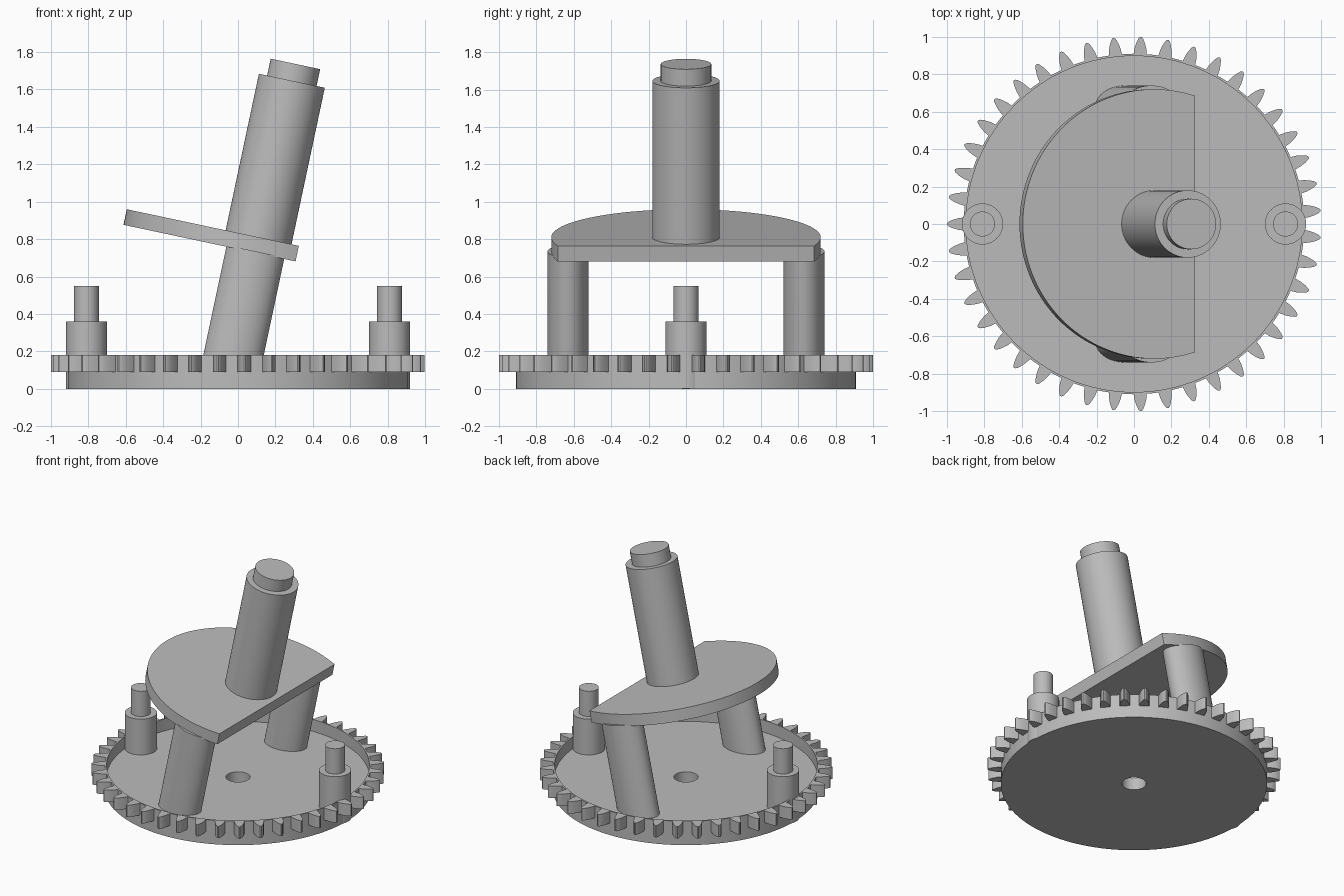
import bpy, bmesh
from math import sin, cos, pi, radians, acos
from mathutils import Matrix, Vector

if "Cube" in bpy.data.objects:
    bpy.data.objects.remove(bpy.data.objects["Cube"])

grey = bpy.data.materials.new("plain grey")
grey.use_nodes = True
grey.diffuse_color = (0.5, 0.5, 0.5, 1)
grey.node_tree.nodes["Principled BSDF"].inputs["Base Color"].default_value = (0.5, 0.5, 0.5, 1)

FLOOR, RIM, TEETH = 0.09, 0.18, 43
# Tilted frame: origin at the centre of the plate's top, local z along the shaft
TILT = Matrix.Translation((0.11, 0, 0.81)) @ Matrix.Rotation(radians(12), 4, 'Y')


def finish(name, bm, matrix=None):
    if matrix:
        bm.transform(matrix)
    bmesh.ops.recalc_face_normals(bm, faces=bm.faces)
    mesh = bpy.data.meshes.new(name)
    bm.to_mesh(mesh)
    bm.free()
    mesh.materials.append(grey)
    obj = bpy.data.objects.new(name, mesh)
    bpy.context.collection.objects.link(obj)
    bpy.ops.object.select_all(action='DESELECT')
    obj.select_set(True)
    bpy.context.view_layer.objects.active = obj
    bpy.ops.object.shade_smooth_by_angle(angle=radians(30))
    return obj


def lathe(name, profile, matrix=None, closed=False, steps=96):
    bm = bmesh.new()
    verts = [bm.verts.new((r, 0, z)) for r, z in profile]
    pairs = list(zip(verts, verts[1:]))
    if closed:
        pairs.append((verts[-1], verts[0]))
    edges = [bm.edges.new(p) for p in pairs]
    bmesh.ops.spin(bm, geom=verts + edges, cent=(0, 0, 0), axis=(0, 0, 1),
                   angle=2 * pi, steps=steps, use_merge=False)
    bmesh.ops.remove_doubles(bm, verts=bm.verts, dist=1e-5)
    return finish(name, bm, matrix)


def prism(bm, outline, low, high):
    face = bm.faces.new([bm.verts.new((x, y, low)) for x, y in outline])
    new = bmesh.ops.extrude_face_region(bm, geom=[face])["geom"]
    bmesh.ops.translate(bm, vec=(0, 0, high - low),
                        verts=[v for v in new if isinstance(v, bmesh.types.BMVert)])


# Recessed disc with a thin rim and a centre bore
lathe("base_disc", [(0.083, 0), (0.91, 0), (0.91, RIM), (0.898, RIM),
                    (0.898, FLOOR), (0.083, FLOOR)], closed=True, steps=128)

# Rounded, tapering teeth around the upper half of the rim
side = [(0.903, 0.036), (0.94, 0.031), (0.97, 0.022), (0.992, 0.012), (1.0, 0.004)]
tooth = [(r, -w) for r, w in side] + [(r, w) for r, w in reversed(side)]
bm = bmesh.new()
for i in range(TEETH):
    a = pi + 2 * pi * i / TEETH
    prism(bm, [(x * cos(a) - y * sin(a), x * sin(a) + y * cos(a)) for x, y in tooth], FLOOR, RIM)
finish("gear_teeth", bm)

# Stepped pins on both sides
for label, sign in (("left", 1), ("right", -1)):
    lathe(label + "_pin", [(0, 0.0005), (0.11, 0.0005), (0.11, 0.36), (0.067, 0.36),
                           (0.067, 0.55), (0, 0.55)],
          Matrix.Translation((sign * 0.81, 0, 0)), steps=48)

# Tilted plate: a disc with one straight edge
R, CUT, THICK = 0.72, 0.22, 0.085
start = acos(CUT / R)
bm = bmesh.new()
arc = [start + (2 * pi - 2 * start) * i / 90 for i in range(91)]
prism(bm, [(R * cos(a), R * sin(a)) for a in arc], -THICK, 0)
finish("tilted_plate", bm, TILT)

# Oval legs following the tilt, trimmed level with the floor
for label, sign in (("back", 1), ("front", -1)):
    bm = bmesh.new()
    ring = [2 * pi * i / 64 for i in range(64)]
    prism(bm, [(0.158 * cos(a), sign * 0.63 + 0.11 * sin(a)) for a in ring], -1, 0.008 - THICK)
    bm.transform(TILT)
    cut = bmesh.ops.bisect_plane(bm, geom=bm.verts[:] + bm.edges[:] + bm.faces[:],
                                 plane_co=Vector((0, 0, FLOOR)), plane_no=Vector((0, 0, 1)),
                                 clear_inner=True)["geom_cut"]
    bmesh.ops.contextual_create(bm, geom=[g for g in cut if isinstance(g, bmesh.types.BMEdge)])
    finish(label + "_leg", bm)

# Shaft with a narrower end
lathe("shaft", [(0, -0.01), (0.18, -0.01), (0.18, 0.855), (0.135, 0.855),
                (0.135, 0.947), (0, 0.947)], TILT, steps=64)
